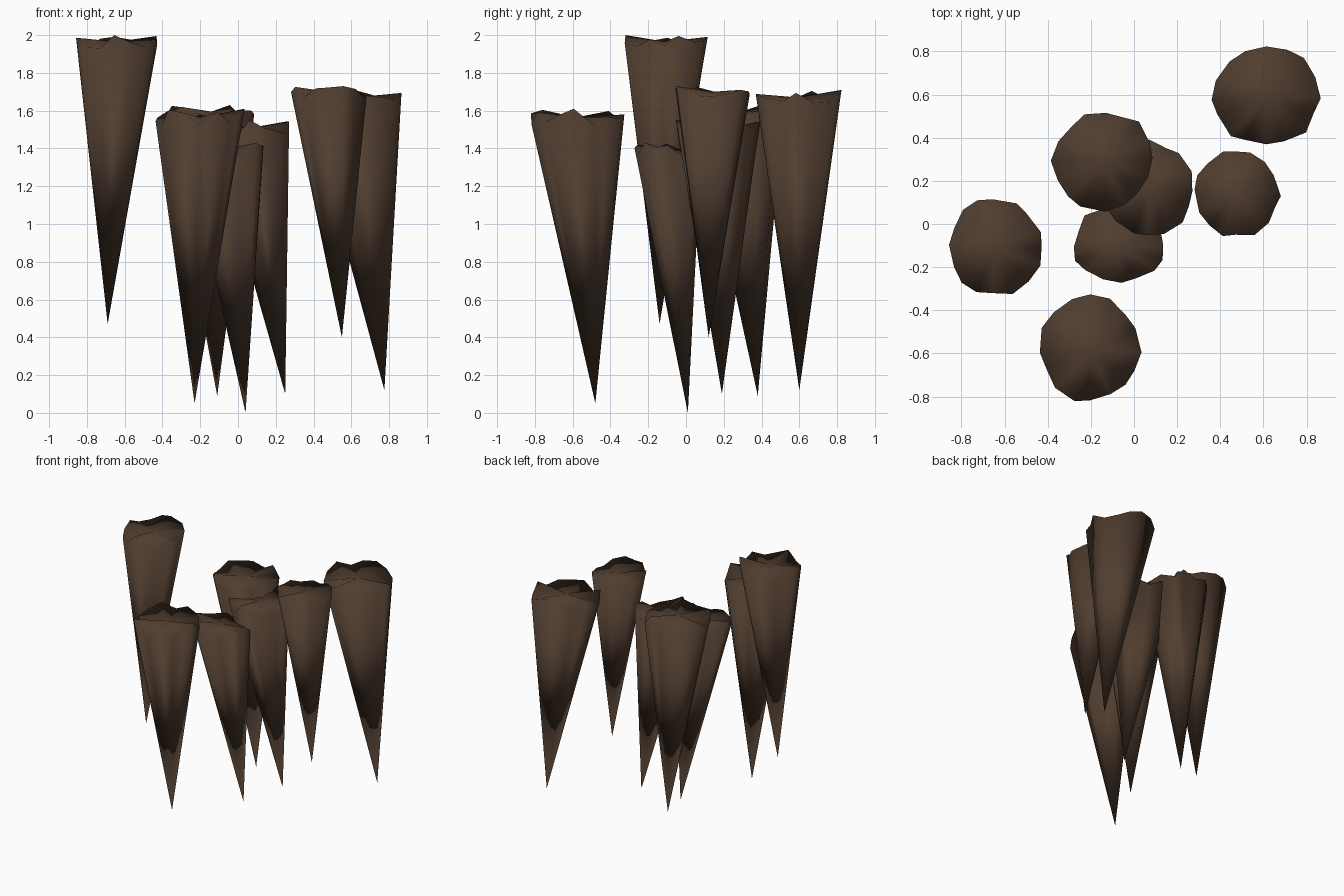
import bpy, bmesh, math, random

if "Cube" in bpy.data.objects:
    bpy.data.objects.remove(bpy.data.objects["Cube"])

random.seed(7)
SIDES = 16

rock = bpy.data.materials.new("dark_brown_rock")
rock.diffuse_color = (0.080, 0.047, 0.029, 1)
rock.use_nodes = True
rock.node_tree.nodes["Principled BSDF"].inputs["Base Color"].default_value = rock.diffuse_color


def hanging_spike(name, centre, radii, z_low, z_high, tip):
    """Leaning inverted cone: one tip, a ragged rim and a capped top."""
    bm = bmesh.new()
    cx, cy = centre
    tip_v = bm.verts.new(tip)
    cap_v = bm.verts.new((cx, cy, (z_low + z_high) / 2))
    # evenly mixed high and low points so the rim spans its full height
    levels = [i / (SIDES - 1) for i in range(SIDES)]
    random.shuffle(levels)
    rim = []
    for i, level in enumerate(levels):
        a = 2 * math.pi * (i + random.uniform(-0.2, 0.2)) / SIDES
        k = random.uniform(0.91, 1.03)
        rim.append(bm.verts.new((cx + radii[0] * k * math.cos(a),
                                 cy + radii[1] * k * math.sin(a),
                                 z_low + (z_high - z_low) * level)))
    for i in range(SIDES):
        a, b = rim[i], rim[(i + 1) % SIDES]
        bm.faces.new((a, b, cap_v))
        bm.faces.new((b, a, tip_v))
    for f in bm.faces:
        f.smooth = True
    bm.normal_update()
    me = bpy.data.meshes.new(name)
    bm.to_mesh(me)
    bm.free()
    me.materials.append(rock)
    ob = bpy.data.objects.new(name, me)
    bpy.context.collection.objects.link(ob)


# name, rim centre, rim radii, lowest and highest rim point, tip
hanging_spike("left_spike", (-0.64, -0.11), (0.23, 0.23), 1.93, 2.00, (-0.69, -0.14, 0.47))
hanging_spike("front_spike", (-0.20, -0.58), (0.245, 0.25), 1.52, 1.61, (-0.23, -0.48, 0.05))
hanging_spike("back_middle_spike", (-0.14, 0.295), (0.24, 0.235), 1.56, 1.63, (-0.11, 0.38, 0.09))
hanging_spike("inner_right_spike", (0.07, 0.165), (0.215, 0.22), 1.47, 1.55, (0.25, 0.19, 0.10))
hanging_spike("centre_spike", (-0.07, -0.095), (0.22, 0.185), 1.36, 1.43, (0.04, 0.01, 0.0))
hanging_spike("right_spike", (0.48, 0.145), (0.20, 0.21), 1.67, 1.73, (0.55, 0.12, 0.40))
hanging_spike("back_right_spike", (0.615, 0.59), (0.25, 0.24), 1.63, 1.71, (0.775, 0.60, 0.12))
